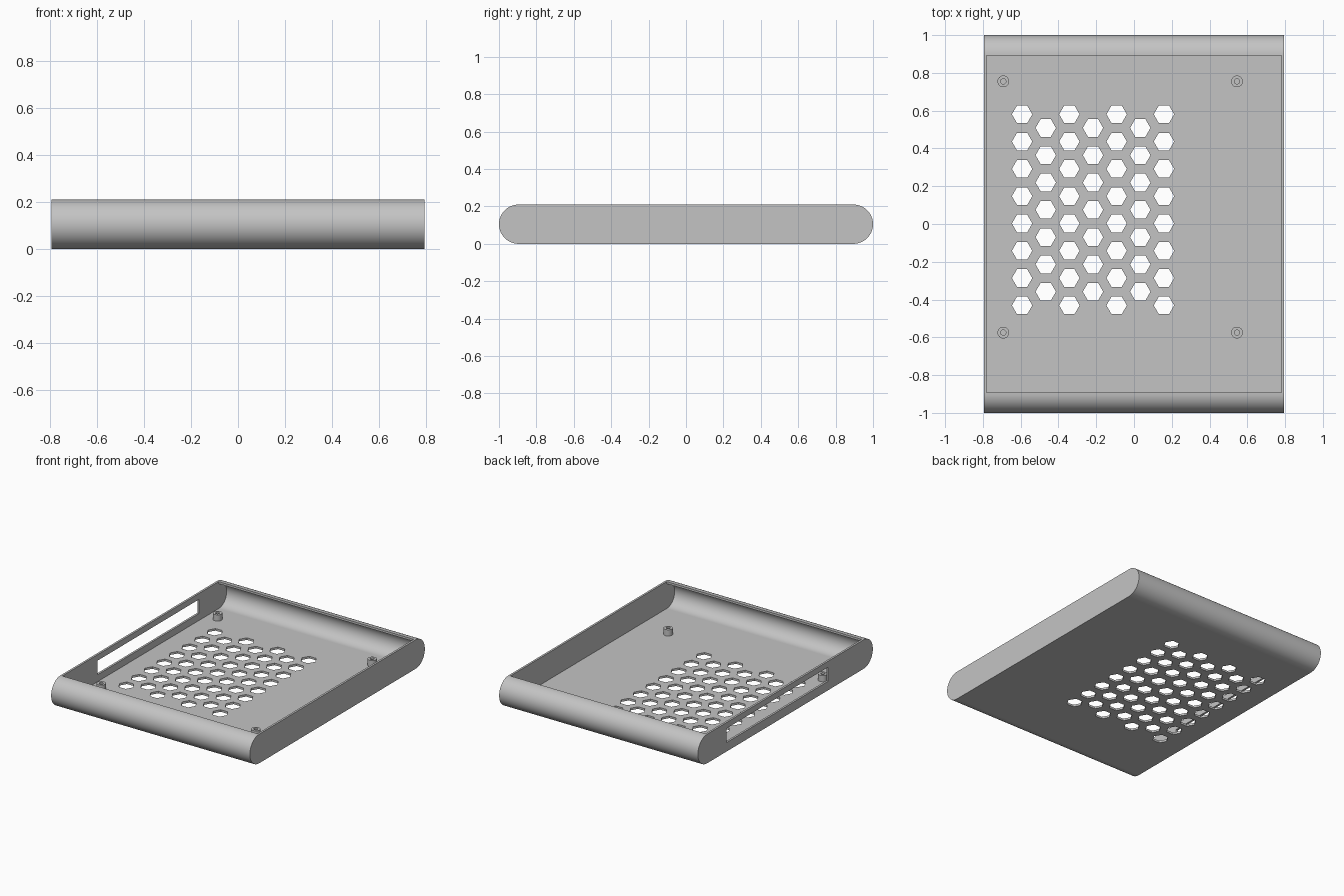
import bpy, bmesh
from math import cos, sin, pi
from mathutils import Vector, Matrix

if "Cube" in bpy.data.objects:
    bpy.data.objects.remove(bpy.data.objects["Cube"])

# Overall sizes
HALF_X, HEIGHT, WALL = 0.795, 0.21, 0.015
MID = HEIGHT / 2
ARC_Y = 1 - MID              # centre line of the rounded edges

grey = bpy.data.materials.new("plain_grey")
grey.use_nodes = True
grey.diffuse_color = (0.55, 0.55, 0.55, 1)
grey.node_tree.nodes["Principled BSDF"].inputs["Base Color"].default_value = grey.diffuse_color


def finish(bm, name):
    bmesh.ops.recalc_face_normals(bm, faces=bm.faces)
    mesh = bpy.data.meshes.new(name)
    bm.to_mesh(mesh)
    bm.free()
    mesh.materials.append(grey)
    ob = bpy.data.objects.new(name, mesh)
    bpy.context.collection.objects.link(ob)
    return ob


def add_prism(bm, outline, direction):
    """Extrude a closed outline along a direction."""
    face = bm.faces.new([bm.verts.new(p) for p in outline])
    out = bmesh.ops.extrude_face_region(bm, geom=[face], use_keep_orig=True)
    moved = [v for v in out["geom"] if isinstance(v, bmesh.types.BMVert)]
    bmesh.ops.translate(bm, verts=moved, vec=Vector(direction))


def select(ob):
    bpy.ops.object.select_all(action='DESELECT')
    ob.select_set(True)
    bpy.context.view_layer.objects.active = ob


def cut(ob, cutter):
    cutter.hide_render = True
    mod = ob.modifiers.new("cut", 'BOOLEAN')
    mod.operation, mod.solver, mod.object = 'DIFFERENCE', 'EXACT', cutter
    select(ob)
    bpy.ops.object.modifier_apply(modifier=mod.name)
    bpy.data.objects.remove(cutter)


def shade(ob):
    """Smooth the curves, keep the flat faces flat."""
    select(ob)
    bpy.ops.object.shade_smooth_by_angle(angle=pi / 6)
    for poly in ob.data.polygons:
        if max(abs(c) for c in poly.normal) > 0.9995:
            poly.use_smooth = False


def half_round(radius, steps=32):
    """Arc of (y, z) points from the bottom to the top of a rounded edge."""
    angles = [-pi / 2 + pi * i / steps for i in range(steps + 1)]
    return [(ARC_Y + radius * cos(a), MID + radius * sin(a)) for a in angles]


def profile_prism(name, half, reach):
    """Mirror half a (y, z) profile and extrude it along x."""
    loop = half + [(-y, z) for y, z in reversed(half)]
    bm = bmesh.new()
    add_prism(bm, [(-reach, y, z) for y, z in loop], (2 * reach, 0, 0))
    return finish(bm, name)


# Tray shell with rounded front and back edges
tray = profile_prism("tray_shell", half_round(MID), HALF_X)

# Hollow inside, open at the top
lip_y = ARC_Y - 0.002
hollow = half_round(MID - WALL) + [(lip_y, HEIGHT - WALL), (lip_y, HEIGHT + 0.1)]
cut(tray, profile_prism("hollow_cutter", hollow, HALF_X - WALL))

# Long port slot through the right wall
bm = bmesh.new()
slot = [(-0.49, 0.065), (0.67, 0.065), (0.67, 0.167), (-0.49, 0.167)]
add_prism(bm, [(-HALF_X - 0.05, y, z) for y, z in slot], (0.1, 0, 0))
cut(tray, finish(bm, "slot_cutter"))

# Staggered hexagonal vents through the floor
PITCH, HEX_R = 0.1445, 0.054
bm = bmesh.new()
for col in range(7):
    rows = 8 - col % 2
    cx = -0.217 + (col - 3) * PITCH * cos(pi / 6)
    for row in range(rows):
        cy = 0.075 + (row - (rows - 1) / 2) * PITCH
        add_prism(bm, [(cx + HEX_R * cos(k * pi / 3), cy + HEX_R * sin(k * pi / 3), -0.05)
                       for k in range(6)], (0, 0, 0.1))
cut(tray, finish(bm, "vent_cutter"))
shade(tray)

# Hollow screw posts
for side, x in (("right", -0.692), ("left", 0.545)):
    for end, y in (("front", -0.575), ("back", 0.755)):
        bm = bmesh.new()
        low, top, inner, outer = WALL - 0.003, 0.06, 0.014, 0.031
        ring = [bm.verts.new((r, 0, z)) for r, z in
                ((inner, low), (inner, top), (outer, top), (outer, low))]
        edges = [bm.edges.new((ring[i], ring[(i + 1) % 4])) for i in range(4)]
        bmesh.ops.spin(bm, geom=ring + edges, cent=(0, 0, 0), axis=(0, 0, 1),
                       angle=2 * pi, steps=24)
        bmesh.ops.remove_doubles(bm, verts=bm.verts, dist=0.0001)
        bm.transform(Matrix.Translation((x, y, 0)))
        shade(finish(bm, f"{end}_{side}_screw_post"))
